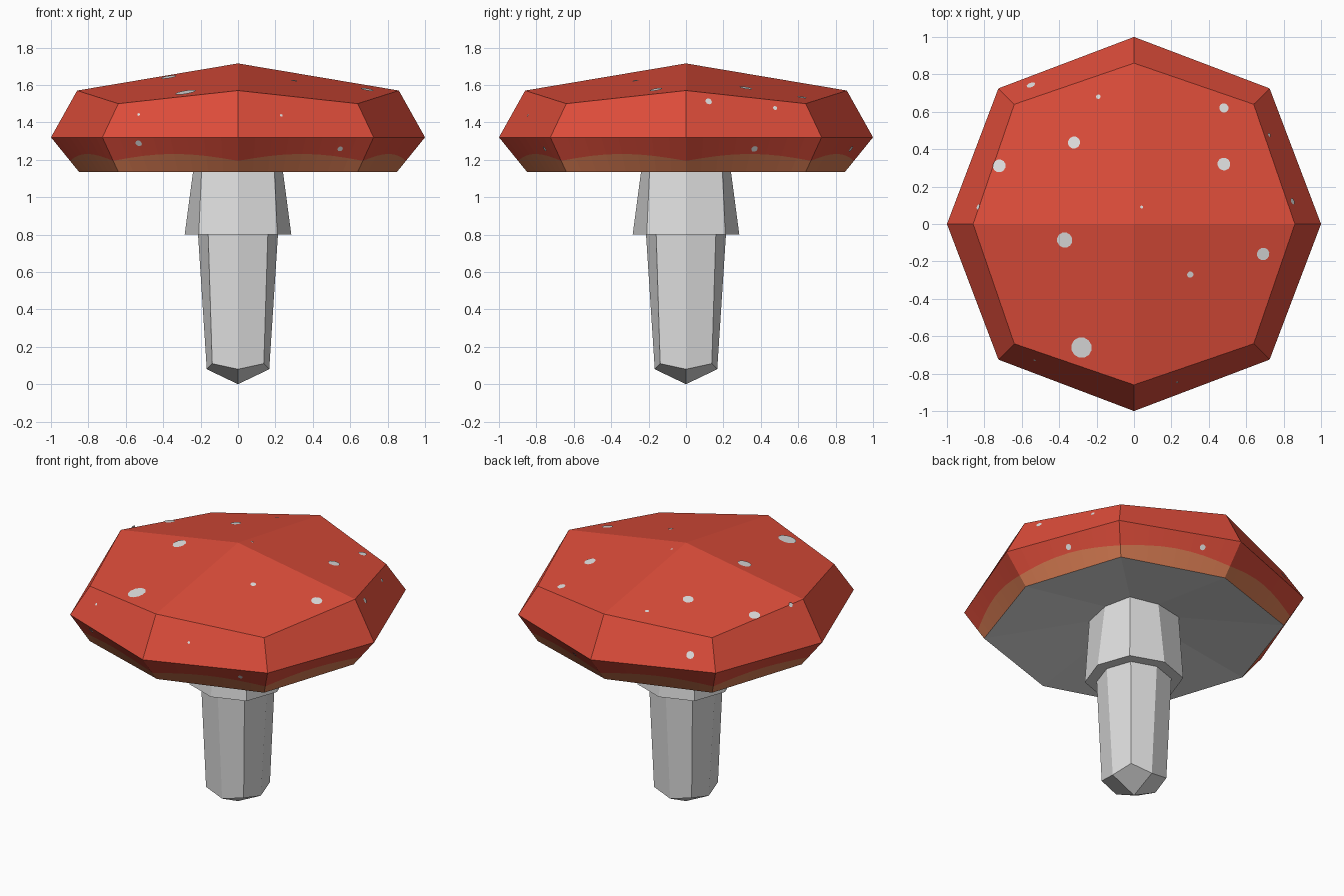
import bpy, bmesh, math
from mathutils import Vector
from mathutils.bvhtree import BVHTree

if "Cube" in bpy.data.objects:
    bpy.data.objects.remove(bpy.data.objects["Cube"])


def material(name, rgb):
    m = bpy.data.materials.new(name)
    m.diffuse_color = (*rgb, 1)
    m.use_nodes = True
    m.node_tree.nodes["Principled BSDF"].inputs["Base Color"].default_value = m.diffuse_color
    return m


RED = material("cap red", (0.72, 0.073, 0.042))
TAN = material("rim tan", (0.68, 0.20, 0.085))
WHITE = material("off white", (0.74, 0.74, 0.74))


def finish(bm, name, mats, fix_normals=True):
    if fix_normals:
        bmesh.ops.recalc_face_normals(bm, faces=bm.faces[:])
    mesh = bpy.data.meshes.new(name)
    bm.to_mesh(mesh)
    bm.free()
    for m in mats:
        mesh.materials.append(m)
    ob = bpy.data.objects.new(name, mesh)
    bpy.context.collection.objects.link(ob)
    return ob


def ring(axis, diag, z_axis, z_diag=None):
    """Eight points: axis points at radius axis, corner points at (diag, diag)."""
    z_diag = z_axis if z_diag is None else z_diag
    pts = []
    for i in range(8):
        r, z = (axis, z_axis) if i % 2 == 0 else (diag * math.sqrt(2), z_diag)
        a = i * math.pi / 4
        pts.append(Vector((r * math.cos(a), r * math.sin(a), z)))
    return pts


def face(bm, pts, mat=0):
    f = bm.faces.new([bm.verts.new(p) for p in pts])
    f.material_index = mat
    return f


def point_fan(bm, pts, tip, flip, mat=0):
    """Four kite faces from a ring to a tip."""
    for i in range(0, 8, 2):
        q = [tip, pts[i], pts[i + 1], pts[(i + 2) % 8]]
        face(bm, q[::-1] if flip else q, mat)


def walls(bm, low, high, mat=0):
    for i in range(8):
        j = (i + 1) % 8
        face(bm, [low[i], low[j], high[j], high[i]], mat)


# Cap: shallow four-plane crown, bevel, inward lower facets with wavy tan rim
bm = bmesh.new()
under, wide, crown = ring(0.85, 0.64, 1.135), ring(1.0, 0.725, 1.32), ring(0.86, 0.64, 1.57, 1.50)
point_fan(bm, crown, Vector((0, 0, 1.715)), False)
walls(bm, wide, crown)
N = 8
for i in range(8):
    j = (i + 1) % 8
    cols = []
    for k in range(N + 1):
        s = k / N
        a, b = under[i].lerp(under[j], s), wide[i].lerp(wide[j], s)
        t = 0.32 + 0.2 * math.sin(math.pi * s)
        cols.append((a, a.lerp(b, t), b))
    for c, d in zip(cols, cols[1:]):
        face(bm, [c[0], d[0], d[1], c[1]], 1)
        face(bm, [c[1], d[1], d[2], c[2]], 0)
    # Hollowed underside
    face(bm, [Vector((0, 0, 1.26)), under[j], under[i]], 2)
bmesh.ops.remove_doubles(bm, verts=bm.verts[:], dist=0.0005)
tree = BVHTree.FromBMesh(bm)
finish(bm, "cap", [RED, TAN, WHITE], False)

# Spots: thin discs laid on the cap, found by casting onto it
bm = bmesh.new()


def spot(origin, direction, r):
    hit, n, _, _ = tree.ray_cast(Vector(origin), Vector(direction))
    if hit is None:
        return
    if n.dot(Vector(direction)) > 0:
        n = -n
    u = n.orthogonal().normalized()
    v = n.cross(u)
    face(bm, [hit + n * 0.004 + r * (u * math.cos(a) + v * math.sin(a))
              for a in (k * math.tau / 12 for k in range(12))])


for x, y, r in [(-.55, .74, .024), (-.19, .68, .012), (.48, .62, .025), (-.32, .435, .033),
                (-.72, .31, .035), (.48, .32, .035), (-.83, .09, .014), (.04, .09, .008),
                (-.37, -.085, .042), (.69, -.16, .034), (.30, -.27, .017), (-.28, -.66, .056)]:
    spot((x, y, 3), (0, 0, -1), r)
for x, z, r in [(-.53, 1.29, .018), (.545, 1.26, .015), (-.53, 1.44, .008), (.23, 1.435, .008)]:
    spot((x, -3, z), (0, 1, 0), r)
for y, z, r in [(.12, 1.51, .018), (.475, 1.475, .012), (.365, 1.26, .018)]:
    spot((3, y, z), (-1, 0, 0), r)
spot((.2, 3, 1.26), (0, -1, 0), .018)
finish(bm, "cap_spots", [WHITE], False)

# Skirt around the upper stem
bm = bmesh.new()
low, high = ring(0.285, 0.21, 0.80), ring(0.226, 0.19, 1.245)
walls(bm, low, high)
face(bm, low[::-1])
face(bm, high)
finish(bm, "skirt", [WHITE], False)

# Stem with a blunt pointed foot
bm = bmesh.new()
foot, top = ring(0.167, 0.138, 0.08, 0.11), ring(0.215, 0.16, 0.82)
walls(bm, foot, top)
point_fan(bm, foot, Vector((0, 0, 0)), True)
face(bm, top)
finish(bm, "stem", [WHITE], False)
